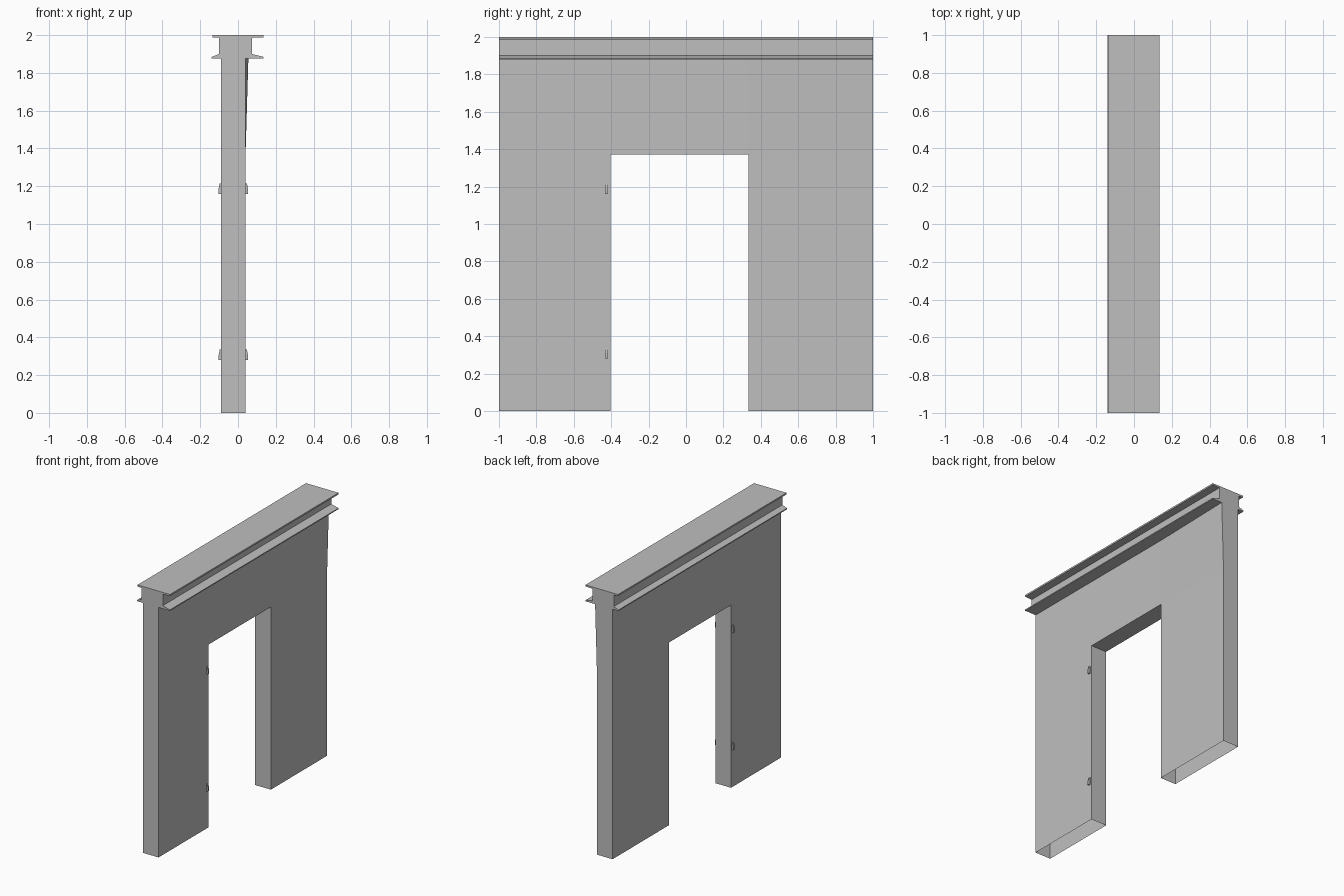
import bpy, bmesh
from mathutils import Vector

cube = bpy.data.objects.get("Cube")
if cube:
    bpy.data.objects.remove(cube, do_unlink=True)

grey = bpy.data.materials.new("plain grey")
grey.use_nodes = True
color = (0.52, 0.52, 0.52, 1)
grey.diffuse_color = color
grey.node_tree.nodes["Principled BSDF"].inputs["Base Color"].default_value = color

BACK, FACE, TOP = -0.09, 0.04, 1.877


def finish(name, bm):
    bmesh.ops.recalc_face_normals(bm, faces=bm.faces)
    mesh = bpy.data.meshes.new(name)
    bm.to_mesh(mesh)
    bm.free()
    mesh.materials.append(grey)
    obj = bpy.data.objects.new(name, mesh)
    bpy.context.collection.objects.link(obj)
    return obj


def prism(name, profile, y0, y1):
    """Extrude an x-z profile along y."""
    bm = bmesh.new()
    face = bm.faces.new([bm.verts.new((x, y0, z)) for x, z in profile])
    ext = bmesh.ops.extrude_face_region(bm, geom=[face], use_keep_orig=True)
    verts = [g for g in ext["geom"] if isinstance(g, bmesh.types.BMVert)]
    bmesh.ops.translate(bm, verts=verts, vec=(0, y1 - y0, 0))
    return finish(name, bm)


# Wall: hollow slab with a doorway, open at the floor
ys = [-1, -0.405, 0.333, 1]
zs = [0, 1.372, TOP]
bm = bmesh.new()
grid = [[bm.verts.new((BACK, y, z)) for z in zs] for y in ys]
for i in range(3):
    for j in range(2):
        if (i, j) != (1, 0):
            bm.faces.new((grid[i][j], grid[i + 1][j],
                          grid[i + 1][j + 1], grid[i][j + 1]))
ext = bmesh.ops.extrude_face_region(bm, geom=bm.faces[:], use_keep_orig=True)
moved = [g for g in ext["geom"] if isinstance(g, bmesh.types.BMVert)]
bmesh.ops.translate(bm, verts=moved, vec=(FACE - BACK, 0, 0))
ends = [f for f in bm.faces
        if all(v.co.z < 0.001 for v in f.verts) or all(v.co.z > TOP - 0.001 for v in f.verts)]
bmesh.ops.delete(bm, geom=ends, context="FACES_ONLY")
# The far upper corner leans out slightly
for v in bm.verts:
    if v.co.x > 0 and v.co.y > 0.9 and v.co.z > 1.8:
        v.co.x += 0.015
finish("doorway_wall", bm)

# Cornice: flat cap, recessed web and sloped lower lip
prism("cornice", [
    (-0.135, 2.0), (0.135, 2.0), (0.135, 1.988), (0.075, 1.986),
    (0.075, 1.9), (0.135, 1.885), (0.135, TOP), (-0.139, TOP),
    (-0.139, 1.885), (-0.1, 1.9), (-0.1, 1.986), (-0.135, 1.988)], -1, 1)

# Small hinge leaves on both faces beside the doorway
for level, z in (("lower", 0.28), ("upper", 1.16)):
    for side, x, d in (("left", FACE, 1), ("right", BACK, -1)):
        prism(f"{level}_hinge_{side}", [
            (x - d * 0.004, z), (x + d * 0.012, z), (x + d * 0.012, z + 0.03),
            (x + d * 0.007, z + 0.055), (x - d * 0.004, z + 0.055)], -0.432, -0.418)
